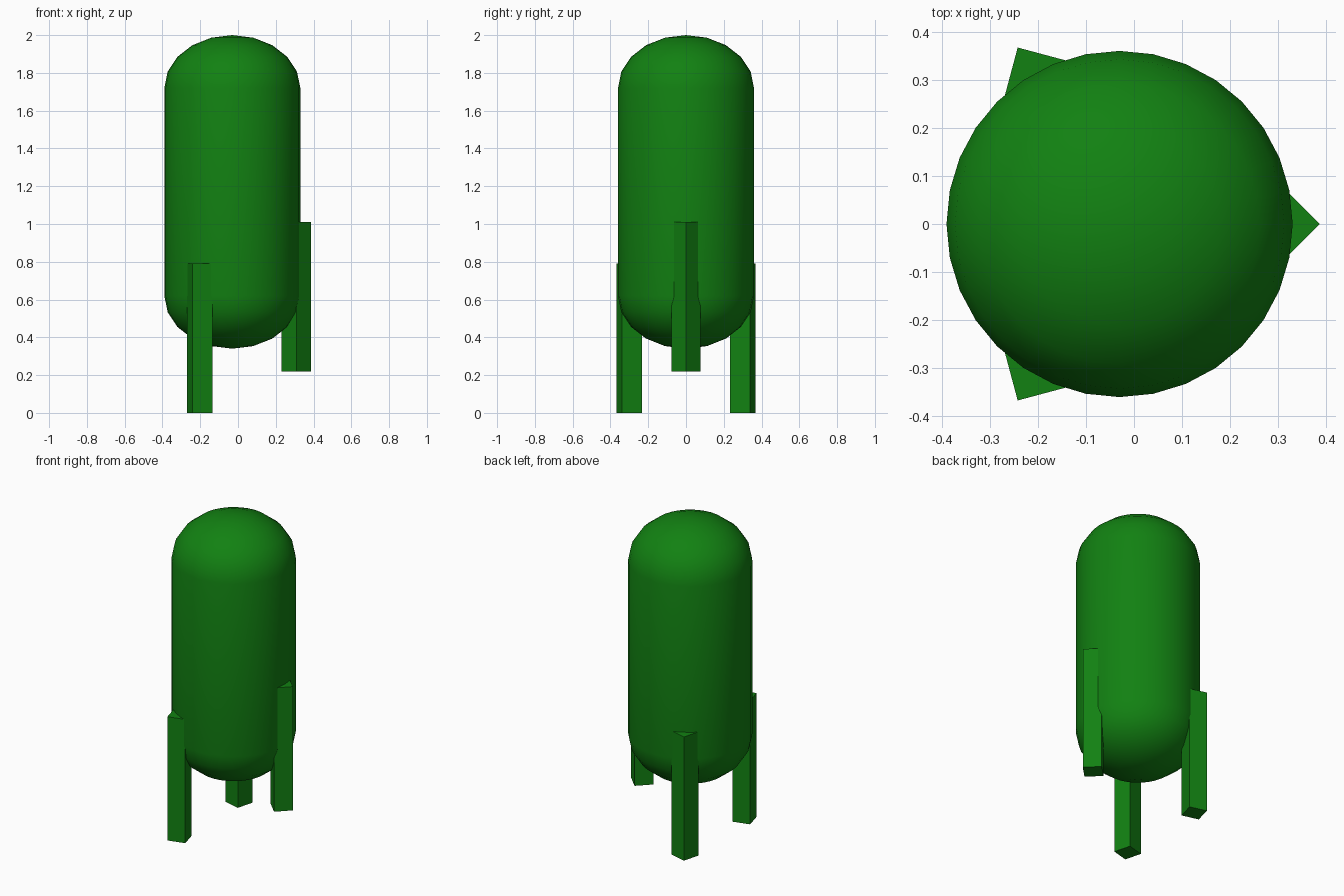
import bpy, bmesh, math
from mathutils import Matrix, Vector

if "Cube" in bpy.data.objects:
    bpy.data.objects.remove(bpy.data.objects["Cube"])

CX = -0.03            # tank axis
R, DOME = 0.36, 0.28  # tank radius, dome height
Z0, Z1 = 0.62, 1.72   # straight wall of the tank

green = bpy.data.materials.new("green_paint")
green.diffuse_color = (0.006, 0.22, 0.006, 1)
green.use_nodes = True
green.node_tree.nodes["Principled BSDF"].inputs["Base Color"].default_value = green.diffuse_color


def make_object(name, bm):
    bmesh.ops.recalc_face_normals(bm, faces=bm.faces)
    mesh = bpy.data.meshes.new(name)
    bm.to_mesh(mesh)
    bm.free()
    mesh.materials.append(green)
    obj = bpy.data.objects.new(name, mesh)
    bpy.context.collection.objects.link(obj)
    return obj


def tank():
    # half profile: bottom dome, straight wall, top dome
    steps = [math.radians(18 * k) for k in range(6)]
    top = [(R * math.sin(a), Z1 + DOME * math.cos(a)) for a in steps]
    bottom = [(r, Z0 - (z - Z1)) for r, z in top]
    profile = bottom + top[::-1]
    bm = bmesh.new()
    verts = [bm.verts.new((CX + r, 0, z)) for r, z in profile]
    edges = [bm.edges.new(pair) for pair in zip(verts, verts[1:])]
    bmesh.ops.spin(bm, geom=verts + edges, cent=(CX, 0, 0), axis=(0, 0, 1),
                   angle=2 * math.pi, steps=32)
    bmesh.ops.remove_doubles(bm, verts=bm.verts, dist=1e-4)
    obj = make_object("tank", bm)
    bpy.context.view_layer.objects.active = obj
    obj.select_set(True)
    bpy.ops.object.shade_smooth_by_angle(angle=math.radians(30))
    obj.select_set(False)


def leg(name, angle, dist, z0, side=0.11, height=0.79):
    # square post with one corner pointing away from the tank
    a = math.radians(angle)
    pos = Vector((CX + dist * math.cos(a), dist * math.sin(a), z0 + height / 2))
    bm = bmesh.new()
    bmesh.ops.create_cube(bm, size=1, matrix=Matrix.Translation(pos)
                          @ Matrix.Rotation(a + math.pi / 4, 4, 'Z')
                          @ Matrix.Diagonal((side, side, height, 1)))
    make_object(name, bm)


tank()
leg("right_leg", 0, 0.339, 0.22)
leg("back_left_leg", 120, 0.346, 0.0)
leg("front_left_leg", 240, 0.346, 0.0)
